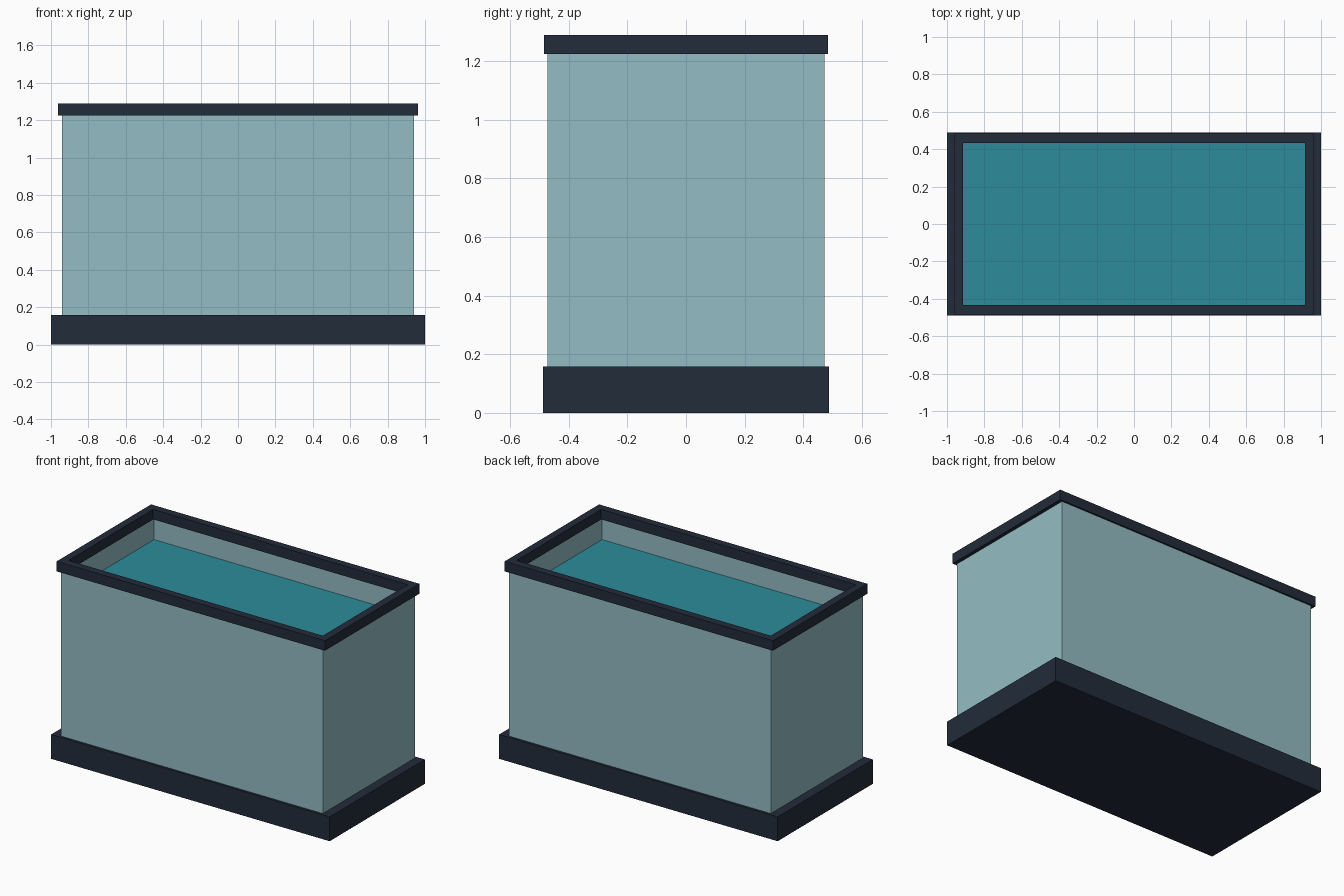
import bpy
import bmesh

cube = bpy.data.objects.get("Cube")
if cube:
    bpy.data.objects.remove(cube, do_unlink=True)


def material(name, rgb):
    mat = bpy.data.materials.new(name)
    mat.use_nodes = True
    mat.diffuse_color = (*rgb, 1)
    mat.node_tree.nodes["Principled BSDF"].inputs["Base Color"].default_value = (*rgb, 1)
    return mat


def finish(name, bm, mat):
    bmesh.ops.recalc_face_normals(bm, faces=bm.faces)
    mesh = bpy.data.meshes.new(name)
    bm.to_mesh(mesh)
    bm.free()
    mesh.materials.append(mat)
    obj = bpy.data.objects.new(name, mesh)
    bpy.context.collection.objects.link(obj)
    return obj


def loop(bm, half_x, half_y, z):
    corners = ((-1, -1), (1, -1), (1, 1), (-1, 1))
    return [bm.verts.new((sx * half_x, sy * half_y, z)) for sx, sy in corners]


def bridge(bm, a, b):
    for i in range(4):
        j = (i + 1) % 4
        bm.faces.new((a[i], a[j], b[j], b[i]))


def box(name, half_x, half_y, bottom, top, mat):
    bm = bmesh.new()
    low, high = loop(bm, half_x, half_y, bottom), loop(bm, half_x, half_y, top)
    bridge(bm, low, high)
    bm.faces.new(low)
    bm.faces.new(high)
    return finish(name, bm, mat)


def frame(name, half_x, half_y, width, bottom, top, mat):
    """Rectangular tube, open at top and bottom, with walls of even width."""
    bm = bmesh.new()
    in_x, in_y = half_x - width, half_y - width
    rings = [loop(bm, half_x, half_y, bottom), loop(bm, half_x, half_y, top),
             loop(bm, in_x, in_y, top), loop(bm, in_x, in_y, bottom)]
    for i in range(4):
        bridge(bm, rings[i], rings[(i + 1) % 4])
    return finish(name, bm, mat)


trim = material("dark navy trim", (0.016, 0.025, 0.042))
glass = material("pale blue glass", (0.296, 0.503, 0.546))
water = material("teal water", (0.026, 0.262, 0.328))

BASE_TOP, RIM_BOTTOM, RIM_TOP, WATER_LEVEL = 0.158, 1.225, 1.29, 1.085

# Plinth, glass walls, water body and top rim
box("base", 1.0, 0.488, 0, BASE_TOP, trim)
frame("glass_walls", 0.94, 0.473, 0.02, BASE_TOP, RIM_BOTTOM, glass)
box("water", 0.92, 0.453, BASE_TOP, WATER_LEVEL, water)
frame("top_rim", 0.963, 0.484, 0.05, RIM_BOTTOM, RIM_TOP, trim)
